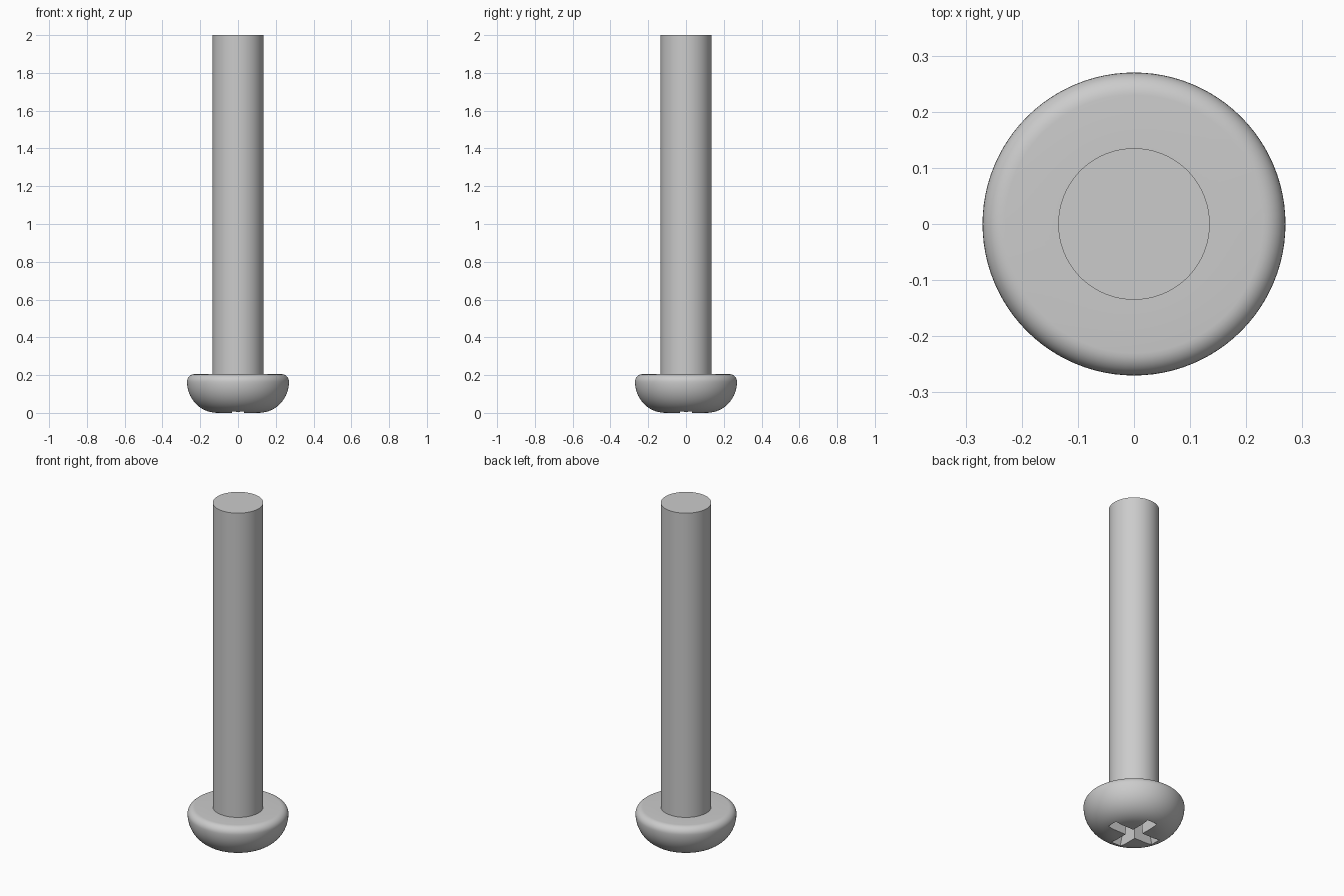
import bpy, bmesh, math
from mathutils import Matrix, Vector

cube = bpy.data.objects.get("Cube")
if cube:
    bpy.data.objects.remove(cube, do_unlink=True)

steel = bpy.data.materials.new("steel grey")
steel.use_nodes = True
GREY = (0.6, 0.6, 0.6, 1)
steel.diffuse_color = GREY
steel.node_tree.nodes["Principled BSDF"].inputs["Base Color"].default_value = GREY


def make_object(name, bm):
    bmesh.ops.recalc_face_normals(bm, faces=bm.faces)
    mesh = bpy.data.meshes.new(name)
    bm.to_mesh(mesh)
    bm.free()
    mesh.materials.append(steel)
    obj = bpy.data.objects.new(name, mesh)
    bpy.context.collection.objects.link(obj)
    return obj


def lathe(name, profile, steps=96):
    bm = bmesh.new()
    verts = [bm.verts.new((r, 0, z)) for r, z in profile]
    edges = [bm.edges.new(pair) for pair in zip(verts, verts[1:])]
    bmesh.ops.spin(bm, geom=verts + edges, axis=(0, 0, 1), cent=(0, 0, 0),
                   angle=math.tau, steps=steps)
    bmesh.ops.remove_doubles(bm, verts=bm.verts, dist=0.0001)
    return make_object(name, bm)


def arc(cx, cz, rx, rz, start, end, n):
    angles = [math.radians(start + (end - start) * i / n) for i in range(n + 1)]
    return [(cx + rx * math.cos(a), cz + rz * math.sin(a)) for a in angles]


# Shank and rounded head, one turned profile
R_SHANK, R_HEAD, H_HEAD, FILLET = 0.135, 0.27, 0.205, 0.04
SHOULDER = H_HEAD - FILLET
profile = [(0, 0)]
profile += arc(0.11, SHOULDER, R_HEAD - 0.11, SHOULDER, -90, 0, 20)
profile += arc(R_HEAD - FILLET, SHOULDER, FILLET, FILLET, 0, 90, 8)[1:]
profile += [(R_SHANK, H_HEAD), (R_SHANK, 2), (0, 2)]
screw = lathe("screw_body", profile)


# Tapered cross-shaped cutter for the drive recess
def cross_ring(bm, reach, half, z):
    corner = [Vector((reach, -half, z)), Vector((reach, half, z)), Vector((half, half, z))]
    return [bm.verts.new(Matrix.Rotation(k * math.pi / 2, 3, "Z") @ p)
            for k in range(4) for p in corner]


bm = bmesh.new()
low = cross_ring(bm, 0.16, 0.033, -0.02)
high = cross_ring(bm, 0.12, 0.028, 0.11)
bm.faces.new(low)
bm.faces.new(high)
for i in range(len(low)):
    j = (i + 1) % len(low)
    bm.faces.new((low[i], low[j], high[j], high[i]))
cutter = make_object("recess_cutter", bm)
cutter.hide_render = True

# Cut the recess, then smooth the turned surfaces
cut = screw.modifiers.new("cross_recess", "BOOLEAN")
cut.object = cutter
cut.operation = "DIFFERENCE"
cut.solver = "EXACT"
bpy.context.view_layer.objects.active = screw
screw.select_set(True)
bpy.ops.object.modifier_apply(modifier=cut.name)
bpy.data.objects.remove(cutter, do_unlink=True)
bpy.ops.object.shade_smooth_by_angle(angle=math.radians(30))
